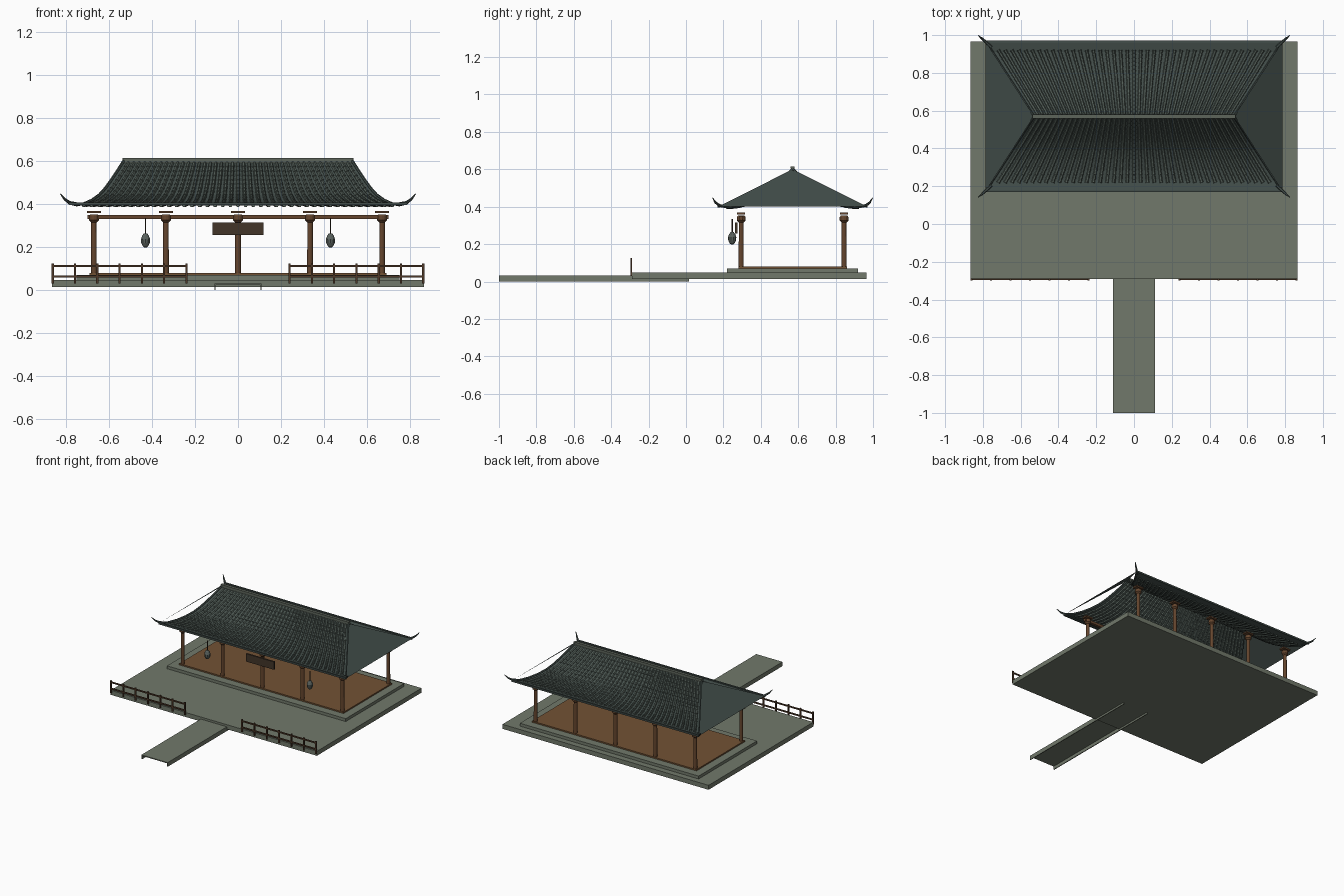
import bpy, bmesh, math
from mathutils import Vector

if "Cube" in bpy.data.objects:
    bpy.data.objects.remove(bpy.data.objects["Cube"])

YC = 0.57                                   # roof and hall centre line


def mat(name, r, g, b):
    m = bpy.data.materials.new(name)
    m.diffuse_color = (r, g, b, 1)
    m.use_nodes = True
    m.node_tree.nodes["Principled BSDF"].inputs["Base Color"].default_value = m.diffuse_color
    return m


STONE = mat("grey green stone", .165, .19, .145)
FLOOR = mat("floor wood", .17, .085, .035)
WOOD = mat("column wood", .13, .06, .027)
DARK = mat("dark wood", .055, .035, .022)
RAIL = mat("railing wood", .075, .038, .02)
ROOF = mat("roof slate", .055, .075, .068)
TILE = mat("roof tile", .085, .11, .095)
TRIM = mat("ridge trim", .11, .13, .105)
LAMP = mat("lantern grey", .10, .12, .11)


def finish(name, bm, material, smooth=False):
    me = bpy.data.meshes.new(name)
    bm.to_mesh(me)
    bm.free()
    ob = bpy.data.objects.new(name, me)
    bpy.context.collection.objects.link(ob)
    me.materials.append(material)
    for p in me.polygons:
        p.use_smooth = smooth
    return ob


def add_box(bm, x0, x1, y0, y1, z0, z1):
    vs = bmesh.ops.create_cube(bm, size=1)["verts"]
    for v in vs:
        v.co = Vector((x0 if v.co.x < 0 else x1, y0 if v.co.y < 0 else y1, z0 if v.co.z < 0 else z1))


def box(name, material, *dims):
    bm = bmesh.new()
    add_box(bm, *dims)
    return finish(name, bm, material)


def add_tube(bm, pts, radii, n=8):
    """Round sweep along a list of points, capped at both ends."""
    rings = []
    for i, p in enumerate(pts):
        d = (pts[min(i + 1, len(pts) - 1)] - pts[max(i - 1, 0)]).normalized()
        a = Vector((0, 0, 1)) if abs(d.z) < .95 else Vector((1, 0, 0))
        s = d.cross(a).normalized()
        t = s.cross(d)
        rings.append([bm.verts.new(p + radii[i] * (math.cos(k * math.tau / n) * s + math.sin(k * math.tau / n) * t))
                      for k in range(n)])
    for r, q in zip(rings, rings[1:]):
        for k in range(n):
            bm.faces.new((r[k], r[(k + 1) % n], q[(k + 1) % n], q[k]))
    bm.faces.new(rings[0][::-1])
    bm.faces.new(rings[-1])


# Stone ground: terrace, hall plinth, approach path with side flanges
box("terrace", STONE, -.865, .865, -.29, .965, .014, .048)
box("plinth", STONE, -.75, .75, .22, .92, .048, .07)
box("hall_floor", FLOOR, -.69, .69, .28, .86, .07, .08)
bm = bmesh.new()
add_box(bm, -.11, .11, -1, .015, .025, .032)
for s in (-1, 1):
    add_box(bm, s * .107 - .003, s * .107 + .003, -1, .015, 0, .025)
finish("approach_path", bm, STONE)

# Columns with capitals and bracket plates
cols, caps, plates = bmesh.new(), bmesh.new(), bmesh.new()
for x in (-.67, -.335, 0, .335, .67):
    for y in (.295, .845):
        add_tube(cols, [Vector((x, y, .08)), Vector((x, y, .335))], [.0135, .0125], 12)
        add_tube(caps, [Vector((x, y, z)) for z in (.315, .325, .345, .352)], [.013, .023, .023, .018], 12)
        add_box(plates, x - .032, x + .032, y - .021, y + .021, .358, .369)
finish("columns", cols, WOOD, True).data.shade_flat()
finish("capitals", caps, WOOD)
finish("bracket_plates", plates, WOOD)
box("front_beam", WOOD, -.70, .70, .285, .305, .33, .35)
box("sign_board", DARK, -.118, .118, .262, .275, .256, .315)

# Hanging lanterns
for s, side in ((-1, "left"), (1, "right")):
    bm = bmesh.new()
    prof = [(.198, .006), (.205, .014), (.22, .021), (.238, .022), (.254, .016), (.264, .008)]
    add_tube(bm, [Vector((s * .43, .247, z)) for z, r in prof], [r for z, r in prof], 10)
    finish(side + "_lantern", bm, LAMP)
    bm = bmesh.new()
    add_tube(bm, [Vector((s * .43, .247, .26)), Vector((s * .43, .247, .335))], [.003, .003], 6)
    finish(side + "_lantern_rod", bm, DARK)

# Terrace railings
for s, side in ((-1, "left"), (1, "right")):
    bm = bmesh.new()
    for i in range(7):
        x = s * (.24 + i * .1035)
        add_box(bm, x - .005, x + .005, -.298, -.288, .03, .125)
    for z in (.064, .112):
        a, b = sorted((s * .235, s * .866))
        add_box(bm, a, b, -.297, -.289, z - .005, z + .005)
    finish(side + "_railing", bm, RAIL)

# Roof slopes: concave profile, z against distance from the ridge (0..1)
PROFILE = [(0, .60), (.12, .552), (.235, .508), (.34, .471), (.45, .440), (.58, .416),
           (.72, .400), (.86, .393), (1, .402)]


def roof_z(t):
    for (a, za), (b, zb) in zip(PROFILE, PROFILE[1:]):
        if t <= b:
            return za + (zb - za) * (t - a) / (b - a)
    return PROFILE[-1][1]


def roof_pt(u, t, side, lift=0):
    return Vector((u * (.53 + .255 * t), YC + side * .395 * t, roof_z(t) + lift))


for side, label in ((-1, "front"), (1, "back")):
    bm = bmesh.new()
    rows = [[bm.verts.new(roof_pt(u, t, side)) for u in (-1, 1)] for t, z in PROFILE]
    for r, q in zip(rows, rows[1:]):
        bm.faces.new((r[0], q[0], q[1], r[1]) if side < 0 else (r[0], r[1], q[1], q[0]))
    finish(label + "_roof_slope", bm, ROOF)

    # Tile rows fanning from the ridge, each tile flaring over the next
    bm = bmesh.new()
    N, SEG = 41, 16
    for i in range(N):
        u = -.95 + 1.9 * i / (N - 1)
        pts, rad = [], []
        for k in range(SEG):
            for f, r in ((.02, .0070), (.98, .0100)):
                pts.append(roof_pt(u, .02 + .87 * (k + f) / SEG, side, .001))
                rad.append(r)
        add_tube(bm, pts, rad, 6)
    finish(label + "_tile_rows", bm, TILE)
    y = YC + side * .395
    box(label + "_eave_bar", ROOF, -.785, .785, y - .006, y + .006, .395, .408)

# Flat triangular roof ends
for s, label in ((-1, "left"), (1, "right")):
    bm = bmesh.new()
    tri = [bm.verts.new(v) for v in ((s * .53, YC, .60), (s * .785, .175, .402), (s * .785, .965, .402))]
    bm.faces.new(tri if s > 0 else tri[::-1])
    finish(label + "_roof_end", bm, ROOF)

# Hip ridges and upturned corner horns
hips, horns = bmesh.new(), bmesh.new()
for s in (-1, 1):
    for side in (-1, 1):
        add_tube(hips, [roof_pt(s, t, side, .003) for t, z in PROFILE], [.007] * len(PROFILE), 6)
        path = [(.755, .365, .402), (.783, .392, .407), (.805, .412, .422), (.825, .428, .447)]
        add_tube(horns, [Vector((s * x, YC + side * y, z)) for x, y, z in path], [.008, .008, .006, .002], 6)
finish("hip_ridges", hips, ROOF)
finish("corner_horns", horns, ROOF)

# Main ridge
box("ridge_beam", TRIM, -.53, .53, YC - .008, YC + .008, .585, .606)
box("ridge_cap", TRIM, -.537, .537, YC - .011, YC + .011, .604, .615)
